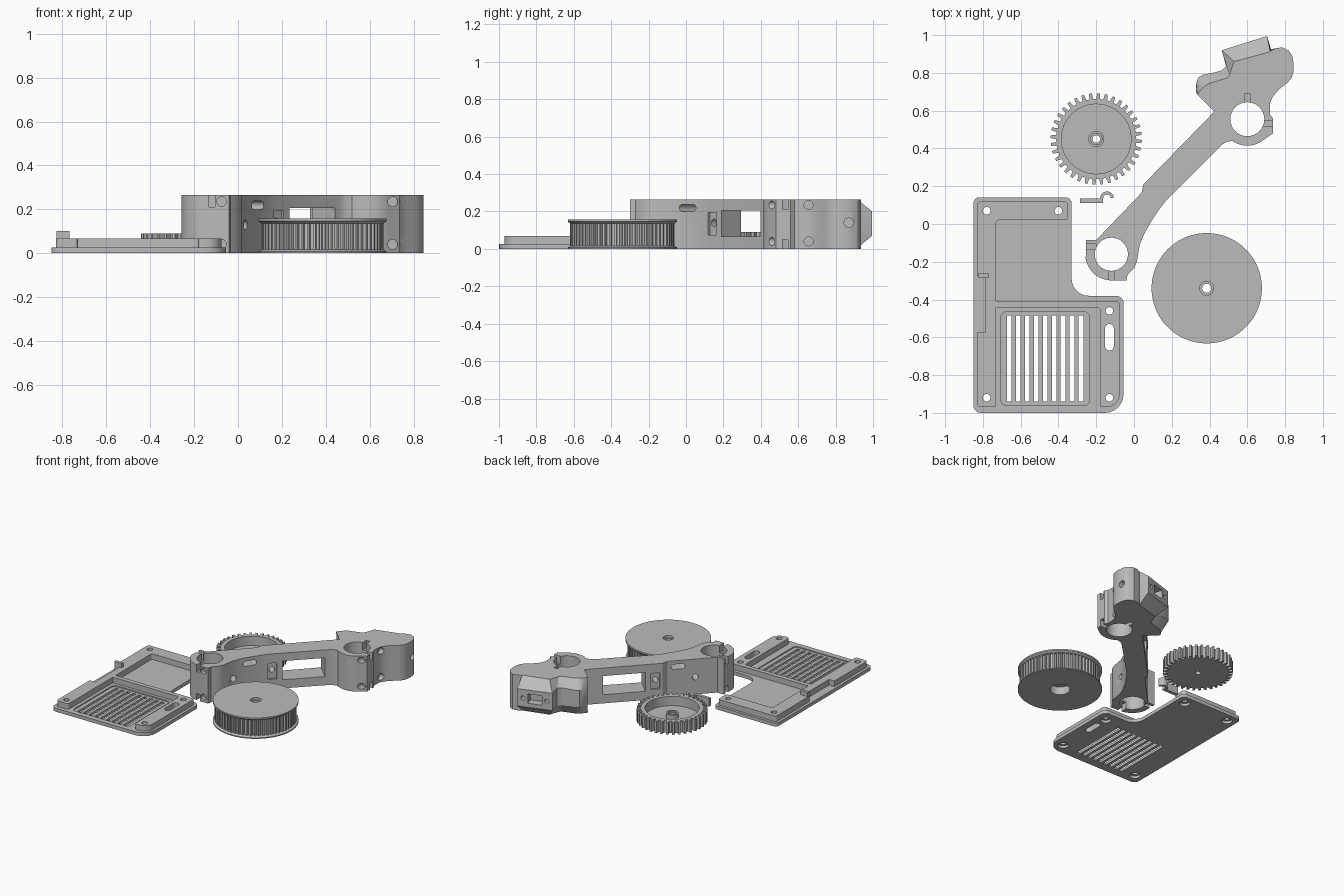
import bpy, bmesh, math
from mathutils import Matrix, Vector

if "Cube" in bpy.data.objects:
    bpy.data.objects.remove(bpy.data.objects["Cube"])

GREY = bpy.data.materials.new("plain grey plastic")
GREY.use_nodes = True
GREY.diffuse_color = (0.5, 0.5, 0.5, 1)
GREY.node_tree.nodes["Principled BSDF"].inputs["Base Color"].default_value = (0.5, 0.5, 0.5, 1)


def loft(name, levels, matrix=None):
    """Solid through equal-length outlines, each given as (points, z)."""
    bm = bmesh.new()
    rings = [[bm.verts.new((p[0], p[1], z)) for p in pts] for pts, z in levels]
    n = len(rings[0])
    for low, high in zip(rings, rings[1:]):
        for i in range(n):
            j = (i + 1) % n
            bm.faces.new((low[i], low[j], high[j], high[i]))
    bm.faces.new(rings[0][::-1])
    bm.faces.new(rings[-1])
    if matrix:
        bm.transform(matrix)
    bmesh.ops.recalc_face_normals(bm, faces=bm.faces[:])
    mesh = bpy.data.meshes.new(name)
    bm.to_mesh(mesh)
    bm.free()
    mesh.materials.append(GREY)
    obj = bpy.data.objects.new(name, mesh)
    bpy.context.collection.objects.link(obj)
    return obj


def prism(name, pts, z0, z1, matrix=None):
    return loft(name, [(pts, z0), (pts, z1)], matrix)


def arc(x, y, r, a0=0, a1=360, n=48):
    steps = n if a1 - a0 == 360 else n + 1
    return [(x + r * math.cos(math.radians(a0 + (a1 - a0) * i / n)),
             y + r * math.sin(math.radians(a0 + (a1 - a0) * i / n))) for i in range(steps)]


def rect(x0, x1, y0, y1, r=0.0):
    corners = [(x0, y0), (x1, y0), (x1, y1), (x0, y1)]
    return fillet([(x, y, r) for x, y in corners]) if r else corners


def fillet(corners, n=6):
    """Round each (x, y, radius) corner of an outline."""
    out = []
    for i, (x, y, r) in enumerate(corners):
        p = Vector((x, y))
        a = (Vector(corners[i - 1][:2]) - p).normalized()
        b = (Vector(corners[(i + 1) % len(corners)][:2]) - p).normalized()
        c = p + (a + b) * r
        for k in range(n + 1):
            t = math.pi / 2 * k / n
            out.append(tuple(c - b * r * math.cos(t) - a * r * math.sin(t)))
    return out


def combine(obj, tool, operation="DIFFERENCE"):
    mod = obj.modifiers.new("cut", "BOOLEAN")
    mod.operation, mod.solver, mod.object = operation, "EXACT", tool
    bpy.context.view_layer.objects.active = obj
    bpy.ops.object.modifier_apply(modifier=mod.name)
    bpy.data.objects.remove(tool)


def cut(obj, pts, z0, z1, matrix=None):
    combine(obj, prism("cutter", pts, z0, z1, matrix))


def bore(obj, x, y, r, z0=-1, z1=1):
    cut(obj, arc(x, y, r, n=32), z0, z1)


def facing(origin, normal):
    """Frame whose local z follows a horizontal normal and local y is up."""
    n = Vector(normal).normalized()
    up = Vector((0, 0, 1))
    m = Matrix((up.cross(n), up, n)).transposed().to_4x4()
    m.translation = origin
    return m


def finish(obj):
    for o in bpy.context.selected_objects:
        o.select_set(False)
    obj.select_set(True)
    bpy.context.view_layer.objects.active = obj
    bpy.ops.object.shade_smooth_by_angle(angle=math.radians(28))


# Arm: clamp rings at both ends, bulged head with a chamfered far end
lower, upper = (-0.12, -0.16), (0.6, 0.555)
body = [(-0.2, -0.085), (-0.255, -0.085), (-0.255, -0.17)] + arc(*lower, 0.138, 188, 264, 10)
body += [(-0.12, -0.3), (-0.04, -0.3), (-0.035, -0.27), (0, -0.235), (0.015, -0.2), (0.03, -0.11),
         (0.055, -0.05), (0.095, 0.02), (0.135, 0.08), (0.175, 0.13), (0.465, 0.42),
         (0.49, 0.435), (0.52, 0.44)]
body += arc(*upper, 0.14, 245, 310, 10)
body += [(0.735, 0.48), (0.735, 0.56), (0.72, 0.58), (0.72, 0.64), (0.735, 0.675), (0.77, 0.715),
         (0.81, 0.745), (0.835, 0.775), (0.845, 0.81), (0.845, 0.85), (0.838, 0.89),
         (0.82, 0.917), (0.785, 0.935), (0.75, 0.93)]
head_outer = [(0.725, 0.925), (0.705, 0.995), (0.465, 0.92), (0.487, 0.835), (0.465, 0.813),
              (0.43, 0.803), (0.365, 0.79), (0.34, 0.775), (0.33, 0.75), (0.328, 0.7)]
head_inner = [(0.72, 0.915), (0.715, 0.91), (0.53, 0.86), (0.505, 0.79), (0.497, 0.775),
              (0.46, 0.763), (0.4, 0.745), (0.375, 0.73), (0.355, 0.71), (0.335, 0.685)]
tail = [(0.425, 0.595), (0.05, 0.21), (0.04, 0.165)]
wide, narrow = body + head_outer + tail, body + head_inner + tail
arm = loft("arm", [(narrow, 0), (wide, 0.07), (wide, 0.2), (narrow, 0.265)])
bore(arm, *lower, 0.088)
bore(arm, *upper, 0.09)

# Clamp notches at the top and bottom rims
for x, y, wx, wy in [(0.6, 0.66, 0.015, 0.03), (0.72, 0.53, 0.04, 0.015),
                     (-0.12, -0.28, 0.015, 0.04), (-0.24, -0.12, 0.04, 0.015)]:
    for z0, z1 in [(-0.1, 0.05), (0.21, 0.4)]:
        cut(arm, rect(x - wx, x + wx, y - wy, y + wy), z0, z1)

# Side openings: window, slot, cross holes and shallow pockets
side = facing((0, 0, 0), (1, -1, 0))
cut(arm, rect(0.3, 0.595, 0.065, 0.205), -0.4, 0.4, side)
cut(arm, rect(0.02, 0.12, 0.2, 0.238, 0.018), -0.4, 0.4, side)
for v0, v1 in [(0.018, 0.2), (-0.3, -0.1)]:
    cut(arm, rect(0.2, 0.262, 0.075, 0.195), v0, v1, side)
cut(arm, arc(0.23, 0.14, 0.02, n=20), -0.4, 0.4, side)
cut(arm, arc(-0.05, 0.13, 0.022, n=20), -0.4, 0.4, side)

# Clamp screw holes and head sockets
for z in (0.04, 0.235):
    cut(arm, arc(0, z, 0.024, n=20), -0.02, 0.1, facing((0.72, 0.655, 0), (1, 0, 0)))
    cut(arm, arc(0, z, 0.022, n=20), -0.03, 0.1, facing((0.705, 0.47, 0), (0, -1, 0)))
    cut(arm, arc(0, z, 0.022, n=20), -0.03, 0.1, facing((-0.075, -0.3, 0), (0, -1, 0)))
cut(arm, arc(0, 0.14, 0.025, n=24), -0.12, 0.2, facing((0.84, 0.87, 0), (1, 0, 0)))
end = facing((0.585, 0.957, 0), (-0.3, 0.95, 0))
cut(arm, rect(-0.05, 0.05, 0.1, 0.17), -0.06, 0.2, end)
for u in (-0.085, 0.085):
    cut(arm, arc(u, 0.135, 0.015, n=16), -0.06, 0.2, end)

# Cover: base sheet with raised strips
cover = prism("cover_plate", fillet([(-0.85, -1, 0.04), (-0.055, -1, 0.1), (-0.055, -0.38, 0.04),
              (-0.33, -0.38, 0.09), (-0.33, 0.14, 0.03), (-0.85, 0.14, 0.03)]), 0, 0.026)
strips = [prism("strip", fillet([(-0.83, -0.97, 0.02), (-0.73, -0.97, 0.015), (-0.73, 0.02, 0.015),
                (-0.35, 0.02, 0.02), (-0.35, 0.12, 0.02), (-0.83, 0.12, 0.02)]), 0.01, 0.068),
          prism("strip", fillet([(-0.73, -0.442, 0.001), (-0.18, -0.442, 0.015), (-0.18, -0.97, 0.015),
                (-0.075, -0.97, 0.07), (-0.075, -0.408, 0.02), (-0.73, -0.408, 0.001)]), 0.01, 0.068)]
for strip in strips:
    combine(cover, strip, "UNION")
cut(cover, rect(-0.9, -0.785, -0.575, -0.275), 0.026, 0.2)
combine(cover, prism("tab", rect(-0.827, -0.767, -0.285, -0.262), 0.01, 0.1), "UNION")

# Cover openings: vent slots, screw holes and cable slot
cut(cover, rect(-0.705, -0.235, -0.96, -0.465, 0.03), 0.018, 0.2)
for i in range(9):
    x = -0.47 + (i - 4) * 0.0476
    cut(cover, rect(x - 0.013, x + 0.013, -0.94, -0.485), -1, 1)
for x, y in [(-0.78, 0.07), (-0.4, 0.07), (-0.78, -0.92), (-0.13, -0.92), (-0.13, -0.46)]:
    bore(cover, x, y, 0.02)
    bore(cover, x, y, 0.038, -0.1, 0.02)
cut(cover, rect(-0.153, -0.107, -0.67, -0.53, 0.022), -1, 1)


def toothed(x, y, count, root, tip):
    out = []
    for i in range(count):
        for f, r in [(0, root), (0.42, root), (0.54, tip), (0.88, tip)]:
            a = 2 * math.pi * (i + f) / count
            out.append((x + r * math.cos(a), y + r * math.sin(a)))
    return out


# Large belt pulley with two flanges
px, py = 0.385, -0.34
rim, neck = arc(px, py, 0.292, n=96), arc(px, py, 0.278, n=96)
pulley = prism("large_pulley", toothed(px, py, 60, 0.264, 0.279), 0.005, 0.148)
combine(pulley, loft("top_flange", [(neck, 0.135), (rim, 0.146), (rim, 0.157)]), "UNION")
combine(pulley, loft("bottom_flange", [(rim, 0), (rim, 0.008), (neck, 0.016)]), "UNION")
bore(pulley, px, py, 0.024)
bore(pulley, px, py, 0.037, 0.14, 1)
bore(pulley, px, py, 0.07, -1, 0.06)

# Small cupped gear with a hub
gx, gy = -0.2, 0.45
gear = prism("small_gear", toothed(gx, gy, 36, 0.212, 0.242), 0, 0.09)
bore(gear, gx, gy, 0.185, 0.02, 1)
combine(gear, prism("hub", arc(gx, gy, 0.042, n=32), 0.01, 0.055), "UNION")
bore(gear, gx, gy, 0.02)
bore(gear, gx, gy, 0.03, 0.045, 1)

# Small belt hook: flat bar with a curled end
hook = prism("belt_hook", [(-0.285, 0.11), (-0.165, 0.11), (-0.165, 0.135)]
             + arc(-0.143, 0.137, 0.02, 180, 0, 12) + arc(-0.143, 0.137, 0.036, 0, 180, 12)
             + [(-0.179, 0.134), (-0.285, 0.134)], 0, 0.06)

for part in (arm, cover, pulley, gear, hook):
    finish(part)
